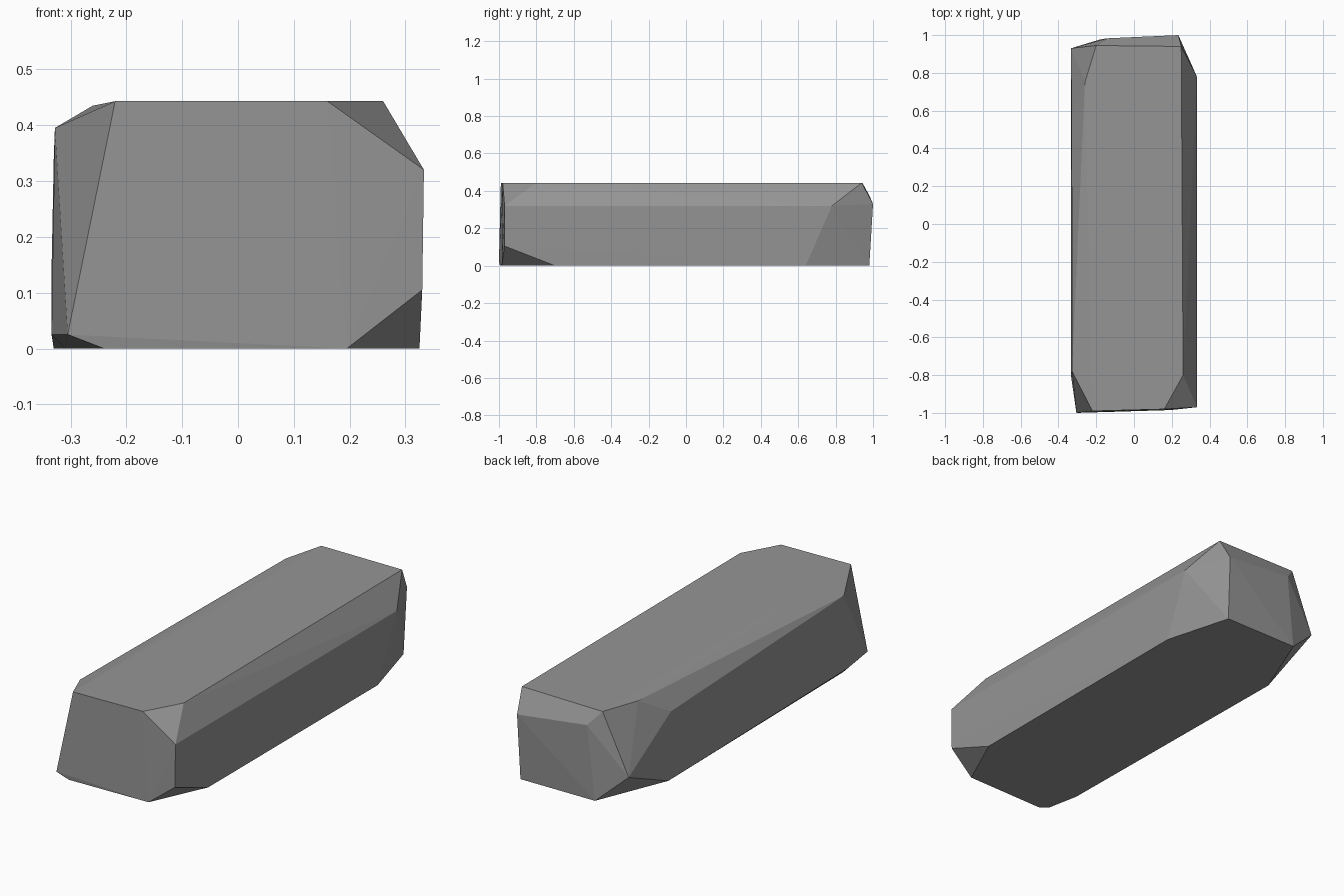
import bpy
import bmesh
import math

# Remove the default object
default_cube = bpy.data.objects.get("Cube")
if default_cube:
    bpy.data.objects.remove(default_cube, do_unlink=True)


def make_material(name, colour):
    material = bpy.data.materials.new(name)
    material.use_nodes = True
    material.diffuse_color = colour
    shader = material.node_tree.nodes.get("Principled BSDF")
    shader.inputs["Base Color"].default_value = colour
    shader.inputs["Roughness"].default_value = 0.9
    return material


def make_chiselled_block(name, corners, material):
    """Wrap the corner points in flat chiselled facets."""
    mesh = bpy.data.meshes.new(name)
    bm = bmesh.new()
    for corner in corners:
        bm.verts.new(corner)
    hull = bmesh.ops.convex_hull(bm, input=bm.verts[:])
    unused = set(hull["geom_interior"]) | set(hull["geom_unused"])
    loose = [item for item in unused if isinstance(item, bmesh.types.BMVert)]
    bmesh.ops.delete(bm, geom=loose, context="VERTS")
    # Merge nearly level triangles into broad faces
    bmesh.ops.dissolve_limit(bm, angle_limit=math.radians(1),
                             verts=bm.verts[:], edges=bm.edges[:])
    bmesh.ops.recalc_face_normals(bm, faces=bm.faces[:])
    bm.to_mesh(mesh)
    bm.free()
    mesh.materials.append(material)
    block = bpy.data.objects.new(name, mesh)
    bpy.context.collection.objects.link(block)
    return block


top = 0.443

# Front end: upper chips, side corners, then the lower chips
front_corners = [
    (-0.22, -0.99, top), (0.16, -0.98, top), (0.26, -0.8, top),
    (-0.328, -0.78, 0.395), (0.333, -0.97, 0.32),
    (0.33, -0.97, 0.105), (0.325, -0.7, 0), (0.195, -0.985, 0),
    (-0.305, -1, 0.025), (-0.334, -0.8, 0.025),
    (-0.31, -0.8, 0), (-0.24, -0.995, 0),
]

# Back end: sloping top lip, the two broad corner chips, then the base
back_corners = [
    (0.25, 0.94, top), (-0.2, 0.945, 0.44), (-0.26, 0.75, 0.435),
    (0.235, 1, 0.33), (-0.14, 0.983, 0.37),
    (0.333, 0.78, 0.32), (0.325, 0.64, 0),
    (-0.33, 0.59, 0.34), (-0.334, 0.93, 0.14), (-0.33, 0.61, 0),
    (0.23, 0.98, 0), (-0.18, 0.977, 0),
]

stone_grey = make_material("stone grey", (0.3, 0.3, 0.3, 1))
make_chiselled_block("stone_block", front_corners + back_corners, stone_grey)
